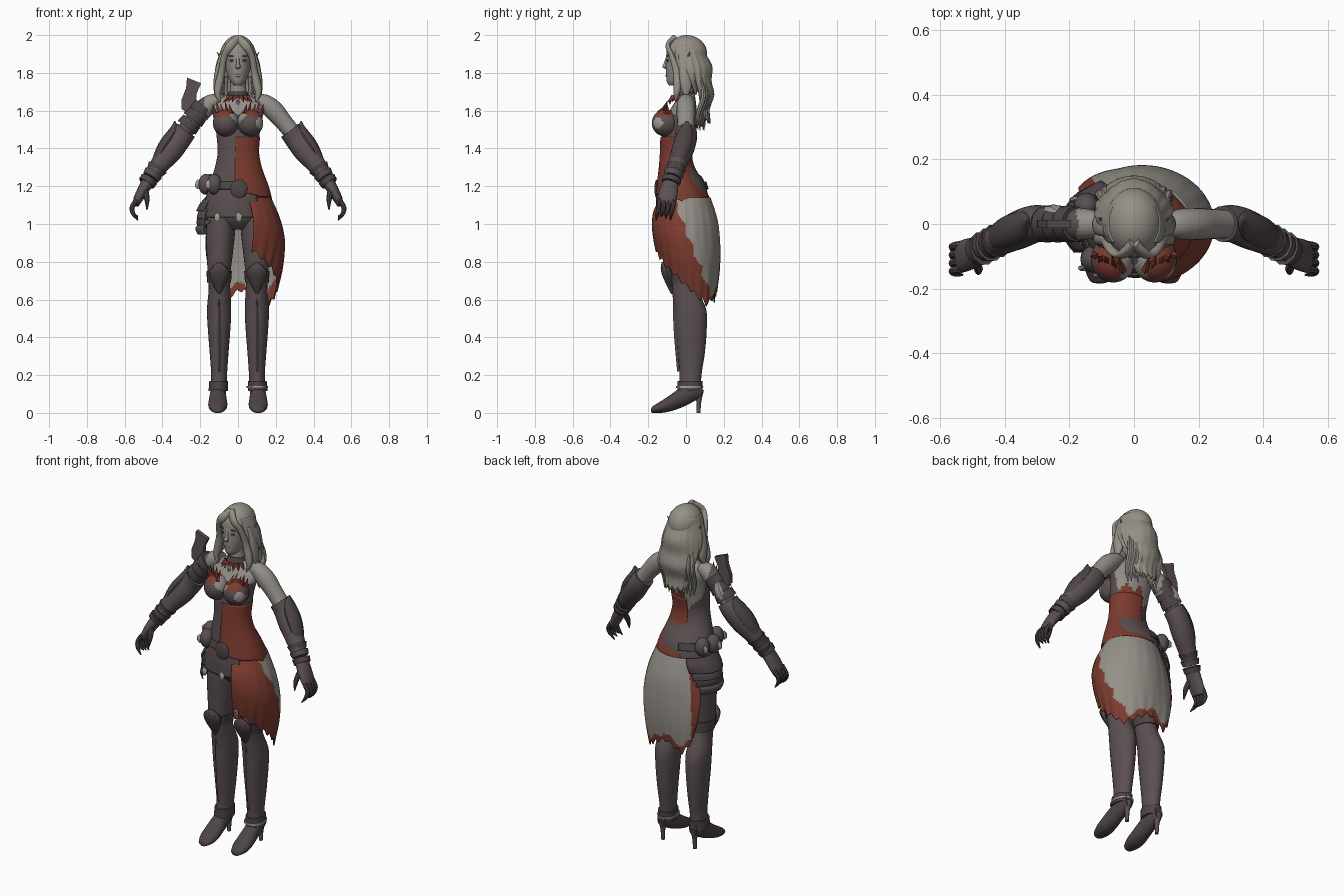
import bpy, bmesh, math, random
from mathutils import Vector, Matrix

random.seed(4)
if "Cube" in bpy.data.objects:
    bpy.data.objects.remove(bpy.data.objects["Cube"])


def material(name, *rgb):
    m = bpy.data.materials.new(name)
    m.use_nodes = True
    m.diffuse_color = (*rgb, 1)
    bsdf = m.node_tree.nodes["Principled BSDF"]
    bsdf.inputs["Base Color"].default_value = (*rgb, 1)
    bsdf.inputs["Roughness"].default_value = .8
    return m


HAIR = material("ash hair", .30, .28, .24)
SKIN = material("pale skin", .29, .27, .25)
LEATHER = material("dark leather", .105, .08, .084)
TRIM = material("darker leather trim", .075, .057, .06)
RED = material("rust red cloth", .205, .044, .028)
GREY = material("grey cloth", .30, .28, .25)
METAL = material("pale metal", .36, .34, .31)
SIDES = ((1, "left"), (-1, "right"))


def zig(v, freq):
    return abs((v * freq) % 1 - .5) * 2


def finish(bm, name, mats, rule=None, thick=0):
    bmesh.ops.recalc_face_normals(bm, faces=bm.faces)
    for f in bm.faces:
        f.smooth = True
        f.material_index = int(rule(f.calc_center_median())) if rule else 0
    me = bpy.data.meshes.new(name)
    bm.to_mesh(me)
    bm.free()
    for m in mats:
        me.materials.append(m)
    me.set_sharp_from_angle(angle=math.radians(40))
    ob = bpy.data.objects.new(name, me)
    bpy.context.collection.objects.link(ob)
    if thick:
        mod = ob.modifiers.new("thickness", "SOLIDIFY")
        mod.thickness = thick
    return ob


def spline(st, steps):
    pts = [st[0]] + list(st) + [st[-1]]
    out = []
    for k in range(len(st) - 1):
        a, b, c, d = pts[k:k + 4]
        for j in range(steps):
            t = j / steps
            out.append([.5 * (2 * q + (r - p) * t + (2 * p - 5 * q + 4 * r - s) * t * t
                        + (3 * q - p - 3 * r + s) * t ** 3) for p, q, r, s in zip(a, b, c, d)])
    return out + [list(st[-1])]


def loft(name, st, mats, rule=None, n=20, arc=(0, 360), axis=None, warp=None, steps=5, flip=1):
    """Skin ellipses (x, y, z, width, depth) along a smooth path; an open arc makes a sheet."""
    rings, bm, rows = spline(st, steps), bmesh.new(), []
    closed = arc[1] - arc[0] >= 360
    for i, r in enumerate(rings):
        c = Vector(r[:3])
        ahead, behind = rings[min(i + 1, len(rings) - 1)], rings[max(i - 1, 0)]
        t = Vector(axis) if axis else (Vector(ahead[:3]) - Vector(behind[:3])).normalized()
        side = t.cross(Vector((0, 0, 1) if abs(t.y) > .9 else (0, 1, 0))).normalized()
        up = side.cross(t)
        row = []
        for j in range(n if closed else n + 1):
            deg = arc[0] + (arc[1] - arc[0]) * j / n
            a = math.radians(deg)
            p = c + side * max(r[3], .001) * math.cos(a) + up * max(r[4], .001) * math.sin(a)
            if warp:
                p = warp(p, deg)
            row.append(bm.verts.new((p.x * flip, p.y, p.z)))
        rows.append(row)
    for p, q in zip(rows, rows[1:]):
        for j in range(n):
            k = (j + 1) % len(p)
            bm.faces.new((p[j], p[k], q[k], q[j]))
    if closed:
        bm.faces.new(rows[0])
        bm.faces.new(rows[-1])
    return finish(bm, name, mats, rule, 0 if closed else .006)


def ball(name, loc, size, mats, rule=None, seg=16):
    bm = bmesh.new()
    mat = Matrix.Translation(loc) @ Matrix.Diagonal((*size, 1))
    bmesh.ops.create_uvsphere(bm, u_segments=seg, v_segments=seg * 3 // 4, radius=1, matrix=mat)
    return finish(bm, name, mats, rule)


def spike(name, base, tip, r, mat, sides=4):
    """Pointed cone from base to tip."""
    base, tip = Vector(base), Vector(tip)
    d = tip - base
    rot = d.to_track_quat("Z", "Y").to_matrix().to_4x4()
    bm = bmesh.new()
    bmesh.ops.create_cone(bm, cap_ends=True, segments=sides, radius1=r, radius2=.001, depth=d.length,
                          matrix=Matrix.Translation((base + tip) / 2) @ rot)
    return finish(bm, name, [mat])


def gem(name, loc, r):
    bm = bmesh.new()
    bmesh.ops.create_icosphere(bm, subdivisions=1, radius=1,
                               matrix=Matrix.Translation(loc) @ Matrix.Diagonal((r, r * .6, r * 1.5, 1)))
    return finish(bm, name, [METAL])


DOWN = (0, 0, -1)


# Torso: skin above, leather bodice, red back lacing on the left
def torso_rule(p):
    if p.y > 0 and p.x > -.02 and 1.3 < p.z < 1.47 + .05 * zig(p.x, 14):
        return 2
    back_skin = p.y > -.01 and p.z > 1.36 + abs(p.x) * 1.1
    return 0 if p.z > 1.575 or back_skin else 1


loft("torso", [(0, 0, 1.69, .048, .045), (0, 0, 1.66, .1, .05), (0, -.01, 1.62, .145, .065),
               (0, -.03, 1.55, .125, .085), (0, -.045, 1.46, .113, .085), (0, -.052, 1.38, .108, .08),
               (0, -.045, 1.3, .122, .092), (0, -.02, 1.2, .152, .125), (0, -.01, 1.1, .165, .13),
               (0, 0, 1.02, .15, .115), (0, 0, .97, .07, .07)],
     [SKIN, LEATHER, RED], torso_rule, n=64, axis=DOWN)


def corset_hem(p, deg):
    u = max(0, (1.46 - p.z) / .33)
    p.z -= u * (.035 * math.sin(math.radians(deg)) + .012 * zig(deg, .02))
    return p


loft("red_corset", [(0, -.046, 1.46, .117, .09), (0, -.053, 1.38, .112, .085), (0, -.045, 1.3, .128, .098),
                    (.003, -.02, 1.2, .162, .133), (.005, -.013, 1.13, .178, .148)],
     [RED], n=40, arc=(-97, 105), axis=DOWN, warp=corset_hem)


# Bust cups with torn red edging and one pale disc
def cup_rule(p):
    if (p - Vector((.115, -.15, 1.535))).length < .03:
        return 3
    if abs(p.x) < .042 and p.z > 1.53 + abs(p.x):
        return 0
    return 2 if p.z > 1.562 + .02 * zig(p.x, 40) else 1


for s, side in SIDES:
    ball(side + "_bust_cup", (s * .064, -.108, 1.535), (.069, .073, .072), [SKIN, LEATHER, RED, METAL], cup_rule, 40)
    for k in range(5):
        x = .035 + k * .022
        spike(side + "_bust_leaf", (s * x, -.145 + k * .012, 1.585), (s * (x + .012), -.1, 1.635 + .015 * (k % 2)),
              .014, RED)

# Neck and spiked collar
loft("neck", [(0, 0, 1.79, .044, .047), (0, -.005, 1.72, .042, .043), (0, 0, 1.66, .058, .05)], [SKIN], axis=DOWN)
loft("collar", [(0, -.005, 1.705, .047, .048), (0, -.01, 1.665, .062, .06)], [TRIM], arc=(-180, 180), axis=DOWN)
for k in range(7):
    a = math.radians(-150 + k * 20)
    d = Vector((math.cos(a), math.sin(a), 0))
    spike("collar_leaf", d * .056 + Vector((0, -.01, 1.675)), d * .088 + Vector((0, -.01, 1.645)), .014, RED)
gem("collar_gem", (0, -.085, 1.65), .012)

# Head and face
loft("head", [(0, 0, 1.975, .03, .05), (0, 0, 1.95, .058, .08), (0, -.01, 1.9, .072, .094),
              (0, -.012, 1.85, .07, .094), (0, -.02, 1.8, .06, .085), (0, -.042, 1.755, .04, .06),
              (0, -.058, 1.733, .02, .032)], [SKIN], n=32, axis=DOWN)
loft("nose", [(0, -.1, 1.885, .008, .006), (0, -.108, 1.85, .009, .01), (0, -.114, 1.832, .013, .012),
              (0, -.104, 1.82, .008, .005)], [SKIN], n=10, axis=DOWN)
ball("lips", (0, -.103, 1.785), (.018, .005, .007), [GREY])
for s, side in SIDES:
    ball(side + "_eye", (s * .031, -.097, 1.866), (.015, .005, .006), [TRIM])
    ball(side + "_brow", (s * .032, -.097, 1.89), (.02, .005, .003), [TRIM])
    spike(side + "_ear", (s * .07, .0, 1.85), (s * .112, .02, 1.91), .018, SKIN, 8)


# Hair: crown, long back curtain and loose locks
def hair_fall(p, deg):
    back = max(0, math.sin(math.radians(deg)))
    u = (1.95 - p.z) / .42
    p.z = 1.95 - u * (.27 + .15 * min(1, back * 1.5) - .03 * zig(deg, .045))
    ripple = 1 + .035 * u * math.sin(deg * .35)
    p.x *= ripple
    p.y += .008 * math.sin(p.z * 42) * back
    return p


ball("hair_crown", (0, .004, 1.9), (.089, .108, .1), [HAIR, SKIN], lambda p: p.y < -.05 and p.z < 1.93, 32)
loft("hair_curtain", [(0, 0, 1.95, .08, .095), (0, .012, 1.86, .1, .112), (0, .028, 1.75, .118, .115),
                      (0, .045, 1.65, .118, .095), (0, .062, 1.53, .085, .06)],
     [HAIR], n=72, arc=(-38, 218), axis=DOWN, warp=hair_fall)
for k in range(13):
    x = (k - 6) * .016
    y = .13 - 4 * x * x
    drop = random.uniform(0, .06)
    loft("back_lock", [(x, y - .02, 1.78, .012, .008), (x * 1.1, y, 1.68, .016, .014),
                       (x * 1.05, y - .03, 1.58, .014, .012), (x, y - .03, 1.49 + drop, .002, .002)], [HAIR], n=8)
for s, side in SIDES:
    loft(side + "_fringe", [(0, -.06, 1.985, .02, .018), (.04, -.096, 1.945, .022, .012), (.072, -.076, 1.89, .017, .014),
                            (.086, -.05, 1.81, .018, .02), (.1, -.045, 1.74, .022, .022),
                            (.108, -.05, 1.69, .016, .016), (.095, -.055, 1.645, .003, .003)], [HAIR], flip=s)
    loft(side + "_side_lock", [(.085, -.02, 1.9, .012, .02), (.108, -.01, 1.8, .016, .026), (.11, 0, 1.73, .02, .03),
                               (.122, .0, 1.67, .003, .005)], [HAIR], flip=s)

# Arms: bare shoulder, gauntlet, cuffs and hand
for s, side in SIDES:
    loft(side + "_upper_arm", [(.1, 0, 1.655, .03, .035), (.14, 0, 1.642, .045, .046), (.19, 0, 1.6, .052, .05),
                               (.25, 0, 1.53, .046, .046), (.33, 0, 1.43, .045, .045)],
         [SKIN, LEATHER], lambda p: p.x < -.175, steps=8, flip=s)
    loft(side + "_gauntlet", [(.275, 0, 1.495, .058, .056), (.31, 0, 1.45, .062, .058), (.36, -.02, 1.385, .064, .058),
                              (.41, -.045, 1.32, .052, .05), (.455, -.07, 1.255, .04, .042)], [LEATHER], flip=s)
    loft(side + "_elbow_plate", [(.335, .005, 1.545, .003, .006), (.34, 0, 1.49, .028, .04), (.385, -.02, 1.42, .034, .05),
                                 (.425, -.04, 1.35, .026, .04), (.455, -.06, 1.3, .006, .015)], [TRIM], n=12, flip=s)
    for k in range(3):
        c = Vector((.425 + k * .022, -.052 - k * .012, 1.3 - k * .031))
        e = c + Vector((.016, -.008, -.024))
        loft(side + "_wrist_band", [(*c, .056 - k * .004, .054), (*e, .046, .046)], [TRIM, LEATHER],
             lambda p, k=k: k % 2, n=10, flip=s)
    loft(side + "_palm", [(.465, -.075, 1.24, .035, .038), (.5, -.09, 1.185, .03, .048), (.53, -.1, 1.13, .024, .05),
                          (.54, -.105, 1.1, .016, .04)], [LEATHER], flip=s)
    for k in range(4):
        y = -.065 - k * .025
        loft(side + "_finger", [(.535, y, 1.13, .013, .013), (.56, y - .004, 1.09, .013, .012),
                                (.555, y - .012, 1.055, .011, .011), (.53, y - .018, 1.02 + .01 * (k % 3), .003, .003)],
             [TRIM], n=8, flip=s)
    loft(side + "_thumb", [(.49, -.115, 1.18, .015, .015), (.482, -.14, 1.13, .014, .014),
                           (.482, -.155, 1.075, .003, .003)], [TRIM], n=8, flip=s)

# Right shoulder armour with its upright blade
for k in range(3):
    c = Vector((-.18 - k * .032, 0, 1.625 - k * .04))
    loft("sleeve_band", [(*c, .056, .055), (*(c + Vector((-.028, 0, -.035))), .06, .058)], [TRIM], n=12)
loft("sleeve_plate", [(-.225, .03, 1.62, .01, .01), (-.245, .04, 1.56, .03, .02), (-.29, .04, 1.5, .01, .01)], [METAL], n=8)
bm = bmesh.new()
outline = [(-.27, 1.775), (-.195, 1.745), (-.22, 1.69), (-.222, 1.64), (-.205, 1.595), (-.24, 1.565),
           (-.3, 1.61), (-.298, 1.66), (-.275, 1.72)]
blade = bm.faces.new([bm.verts.new((x, -.012, z)) for x, z in outline])
new = bmesh.ops.extrude_face_region(bm, geom=[blade])["geom"]
bmesh.ops.translate(bm, vec=(0, .024, 0), verts=[v for v in new if isinstance(v, bmesh.types.BMVert)])
finish(bm, "shoulder_blade_plate", [LEATHER])

# Legs: thigh boots, knee guards, heeled feet
for s, side in SIDES:
    loft(side + "_leg", [(.085, -.01, 1.07, .078, .1), (.093, -.015, .95, .077, .095), (.097, -.02, .84, .069, .082),
                         (.1, -.025, .74, .06, .07), (.098, -.01, .66, .057, .068), (.1, .022, .55, .064, .084),
                         (.1, .027, .45, .06, .083), (.1, .028, .32, .05, .072), (.1, .024, .2, .042, .058),
                         (.103, .022, .13, .045, .058)], [LEATHER], n=28, axis=DOWN, flip=s)
    loft(side + "_boot_top", [(.1, -.02, .75, .068, .08), (.1, -.015, .69, .063, .073)], [TRIM], n=20, axis=DOWN, flip=s)
    loft(side + "_knee_guard", [(.1, -.125, .8, .004, .004), (.1, -.105, .76, .05, .03), (.1, -.09, .71, .048, .03),
                                (.1, -.07, .63, .006, .01)], [TRIM], n=10, axis=DOWN, flip=s)
    loft(side + "_shin_ridge", [(.1, -.05, .64, .02, .02), (.1, -.05, .45, .018, .016), (.1, -.035, .22, .012, .012)],
         [LEATHER], n=4, axis=DOWN, flip=s)
    loft(side + "_ankle_cuff", [(.102, .022, .17, .05, .066), (.104, .02, .115, .052, .066)], [TRIM], n=16, axis=DOWN, flip=s)
    loft(side + "_foot", [(.105, .085, .12, .025, .035), (.105, .04, .11, .04, .05), (.106, -.02, .085, .044, .055),
                          (.107, -.08, .053, .05, .044), (.107, -.13, .032, .048, .032), (.107, -.175, .018, .03, .018),
                          (.107, -.184, .014, .01, .01)], [TRIM], axis=(0, -1, 0), flip=s)
    loft(side + "_heel", [(.105, .068, .12, .026, .028), (.105, .068, .06, .013, .014), (.105, .066, 0, .01, .011)],
         [LEATHER], n=10, axis=DOWN, flip=s)
loft("ankle_chain", [(.102, .02, .142, .056, .072), (.102, .018, .132, .056, .072)], [METAL], axis=DOWN)

# Wrapped skirt with a slanting torn hem
HEM = [(-75, .85), (-30, .74), (0, .66), (40, .56), (90, .64), (125, .58), (155, .68)]


def hem(deg):
    for (a, p), (b, q) in zip(HEM, HEM[1:]):
        if deg <= b:
            return p + (q - p) * (deg - a) / (b - a)
    return HEM[-1][1]


def skirt_warp(p, deg):
    u = (1.14 - p.z) / .59
    p.z = 1.14 - u * (1.14 - hem(deg) - .03 * zig(deg, .06))
    p.y += max(0, deg - 110) / 40 * .045 * u
    return p


def skirt_rule(p):
    deg = math.degrees(math.atan2(p.y, p.x - .025))
    border = p.z < hem(deg) + .04 + .03 * zig(deg, .03) or deg > 138
    return p.y > -.07 + (1.12 - p.z) * .38 + .025 * zig(p.z, 9) and not border


loft("wrapped_skirt", [(.015, -.005, 1.14, .16, .135), (.022, -.005, 1.0, .2, .172), (.025, -.003, .85, .223, .184),
                       (.025, .0, .7, .215, .18), (.025, .0, .55, .185, .165)],
     [RED, GREY], skirt_rule, n=90, arc=(-75, 152), axis=DOWN, warp=skirt_warp, steps=12)

# Hip wear: belt, front flap, gems, layered side plates and pouches
loft("front_flap", [(0, -.02, 1.2, .16, .135), (-.005, -.015, 1.12, .175, .145), (-.01, -.01, 1.035, .18, .148)],
     [LEATHER], n=24, arc=(-165, -52), axis=DOWN)
loft("belt", [(0, -.02, 1.225, .155, .13), (0, -.02, 1.185, .167, .142)], [TRIM], n=32, arc=(100, 270), axis=DOWN)
ball("belt_clasp", (.005, -.155, 1.185), (.045, .012, .05), [TRIM])
for x in (-.11, .005):
    gem("flap_gem", (x, -.158, 1.035), .018)
for k in range(4):
    z = 1.15 - k * .042
    loft("hip_plate", [(0, 0, z, .165, .14), (0, 0, z - .04, .2 + .008 * k, .155), (0, 0, z - .08, .222 - .003 * k, .15)],
         [LEATHER if k % 2 else TRIM], n=16, arc=(120 + k * 6, 215), axis=DOWN)
for deg in (150, 180, 222):
    a = math.radians(deg)
    d = Vector((math.cos(a) * .17, math.sin(a) * .14 - .015, 1.21))
    ball("hip_pouch", d, (.04, .042, .055), [LEATHER])
    gem("pouch_gem", d + Vector((math.cos(a), math.sin(a), 0)) * .042, .018)
